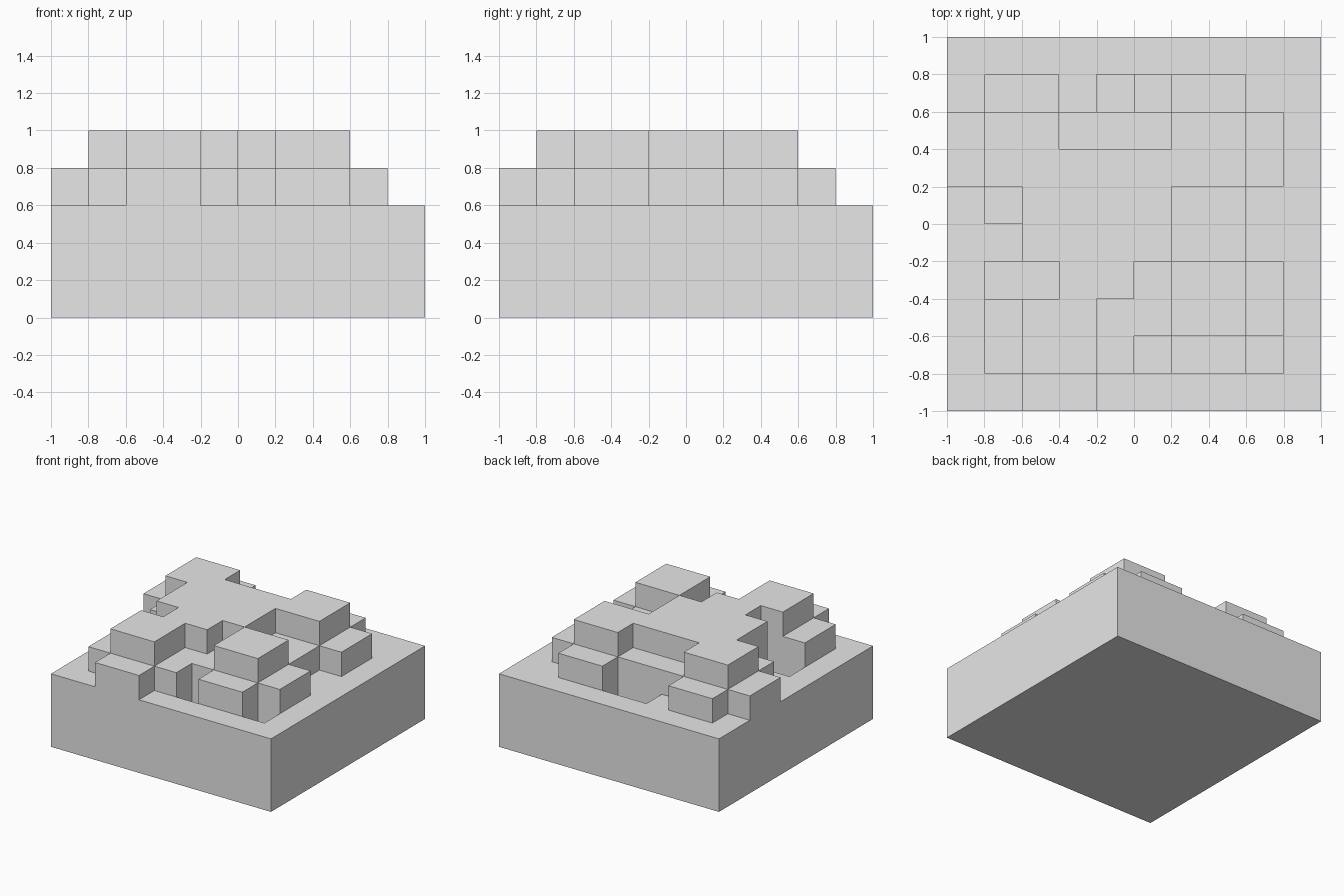
import bpy
import bmesh

cube = bpy.data.objects.get("Cube")
if cube:
    bpy.data.objects.remove(cube, do_unlink=True)

STEP = 0.2
# Height of each column in steps, from the back row to the front row
ROWS = """
3333333333
3443124433
4554445543
4555555543
3455554433
3355554433
3225545543
3455445543
3455424423
3344333333
""".split()[::-1]
N = len(ROWS)


def height(i, j):
    if 0 <= i < N and 0 <= j < N:
        return int(ROWS[j][i])
    return 0


def quad(bm, *corners):
    verts = [bm.verts.new((x * STEP - 1, y * STEP - 1, z * STEP)) for x, y, z in corners]
    bm.faces.new(verts)


# One grey stone colour
stone = bpy.data.materials.new("grey_stone")
stone.use_nodes = True
grey = (0.8, 0.8, 0.8, 1)
stone.diffuse_color = grey
stone.node_tree.nodes["Principled BSDF"].inputs["Base Color"].default_value = grey

# Stepped terrain: tops, plus a wall wherever a column is higher than its neighbour
bm = bmesh.new()
for j in range(N):
    for i in range(N):
        h = height(i, j)
        ring = [(i, j), (i + 1, j), (i + 1, j + 1), (i, j + 1)]
        quad(bm, *[(x, y, h) for x, y in ring])
        quad(bm, *[(x, y, 0) for x, y in reversed(ring)])
        sides = [(0, -1), (1, 0), (0, 1), (-1, 0)]
        for k, (dx, dy) in enumerate(sides):
            a, b = ring[k], ring[(k + 1) % 4]
            for z in range(height(i + dx, j + dy), h):
                quad(bm, (*a, z), (*b, z), (*b, z + 1), (*a, z + 1))

# Weld the cells and merge coplanar faces
bmesh.ops.remove_doubles(bm, verts=bm.verts, dist=0.001)
bmesh.ops.dissolve_limit(bm, angle_limit=0.01, verts=bm.verts, edges=bm.edges)

mesh = bpy.data.meshes.new("stepped_terrain")
bm.to_mesh(mesh)
bm.free()
mesh.materials.append(stone)
terrain = bpy.data.objects.new("stepped_terrain", mesh)
bpy.context.collection.objects.link(terrain)
